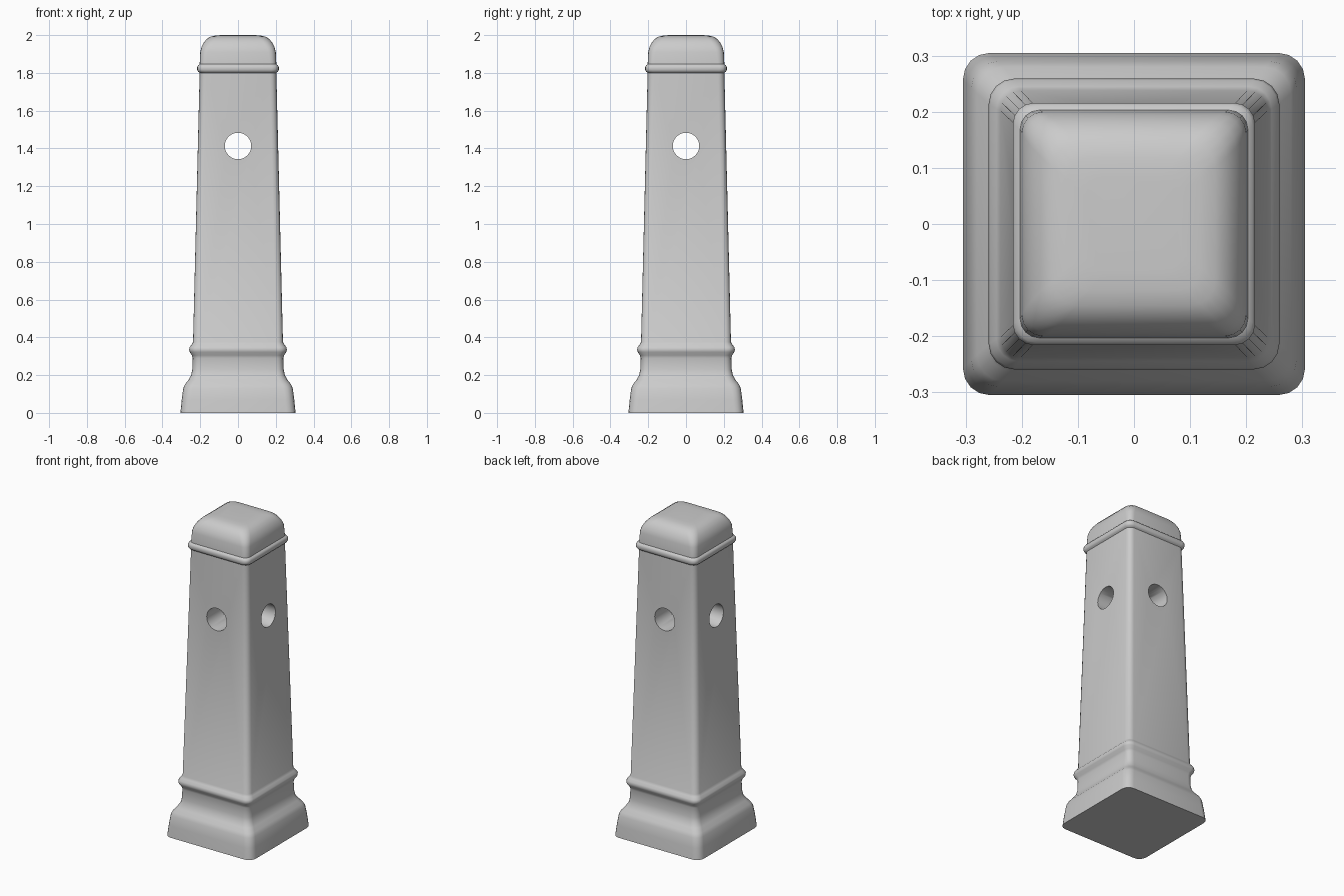
import bpy, bmesh, math

if "Cube" in bpy.data.objects:
    bpy.data.objects.remove(bpy.data.objects["Cube"])

# (height, half width, corner radius) from the foot to the cap
PROFILE = [
    (0.00, 0.305, 0.048), (0.07, 0.298, 0.048), (0.13, 0.290, 0.048),
    (0.152, 0.280, 0.047), (0.175, 0.262, 0.045), (0.20, 0.248, 0.042),
    (0.23, 0.242, 0.040), (0.29, 0.240, 0.038), (0.305, 0.244, 0.040),
    (0.322, 0.256, 0.044), (0.335, 0.259, 0.045), (0.348, 0.256, 0.044),
    (0.362, 0.245, 0.040), (0.375, 0.238, 0.036),
    (1.80, 0.203, 0.034), (1.806, 0.211, 0.036), (1.815, 0.216, 0.038),
    (1.832, 0.216, 0.038), (1.841, 0.211, 0.036), (1.846, 0.203, 0.034),
    (1.91, 0.200, 0.038), (1.935, 0.194, 0.042), (1.96, 0.182, 0.046),
    (1.98, 0.165, 0.046), (1.992, 0.145, 0.044), (1.998, 0.118, 0.04),
    (2.00, 0.085, 0.035),
]
CORNER_STEPS = 4


def rounded_square(half, radius):
    pts = []
    for corner in range(4):
        mid = math.radians(45 + 90 * corner)
        cx = math.copysign(half - radius, math.cos(mid))
        cy = math.copysign(half - radius, math.sin(mid))
        for i in range(CORNER_STEPS + 1):
            a = math.radians(90 * corner + 90 * i / CORNER_STEPS)
            pts.append((cx + radius * math.cos(a), cy + radius * math.sin(a)))
    return pts


# Post body: rounded squares lofted upwards
bm = bmesh.new()
rings = [[bm.verts.new((x, y, z)) for x, y in rounded_square(h, r)]
         for z, h, r in PROFILE]
for low, high in zip(rings, rings[1:]):
    n = len(low)
    for i in range(n):
        j = (i + 1) % n
        bm.faces.new((low[i], low[j], high[j], high[i]))
bm.faces.new(rings[0][::-1])
bm.faces.new(rings[-1])
mesh = bpy.data.meshes.new("bollard_post")
bm.to_mesh(mesh)
bm.free()
post = bpy.data.objects.new("bollard_post", mesh)
bpy.context.collection.objects.link(post)

# Two crossing round holes below the cap
for name, rot in (("hole_cutter_front", (math.pi / 2, 0, 0)),
                  ("hole_cutter_side", (0, math.pi / 2, 0))):
    bpy.ops.mesh.primitive_cylinder_add(vertices=32, radius=0.07, depth=0.8,
                                        location=(0, 0, 1.413), rotation=rot)
    cutter = bpy.context.object
    cutter.name = name
    cutter.hide_render = True
    cutter.display_type = 'WIRE'
    mod = post.modifiers.new(name, 'BOOLEAN')
    mod.operation = 'DIFFERENCE'
    mod.solver = 'EXACT'
    mod.object = cutter
    bpy.ops.object.select_all(action='DESELECT')
    post.select_set(True)
    bpy.context.view_layer.objects.active = post
    bpy.ops.object.modifier_apply(modifier=mod.name)
    bpy.data.objects.remove(cutter)

# Smooth shading with crisp hole rims and foot
bpy.ops.object.shade_smooth_by_angle(angle=math.radians(40))
